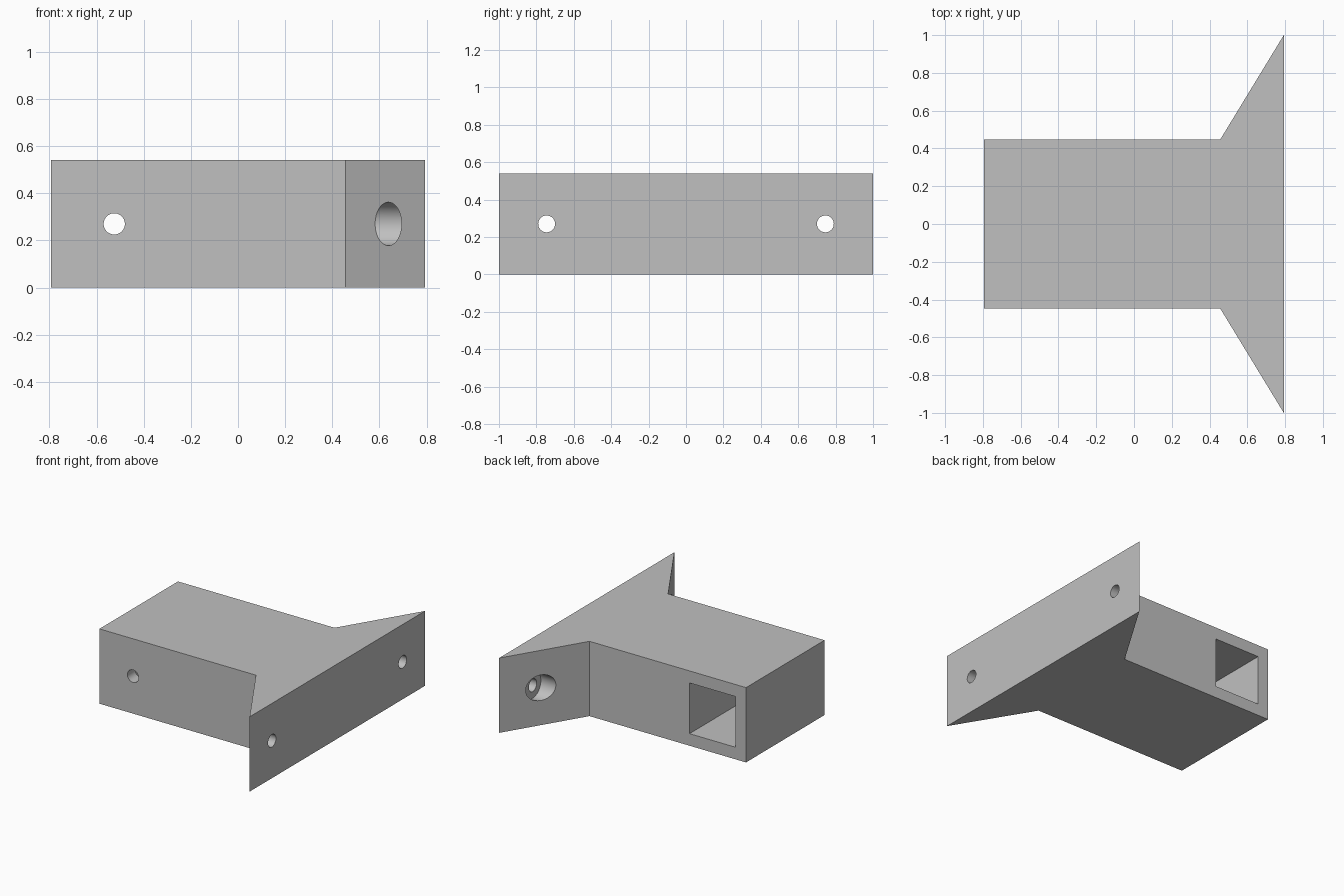
import bpy, bmesh
from math import pi
from mathutils import Matrix, Vector

old = bpy.data.objects.get("Cube")
if old:
    bpy.data.objects.remove(old, do_unlink=True)

HEIGHT, MID, WALL = 0.54, 0.27, 0.09
HOLE_R, BORE_R = 0.045, 0.092
POCKET_X = -0.525

grey = bpy.data.materials.new("light_grey")
grey.use_nodes = True
grey.diffuse_color = (0.53, 0.53, 0.53, 1)
grey.node_tree.nodes["Principled BSDF"].inputs["Base Color"].default_value = grey.diffuse_color


def make_object(name, bm):
    bmesh.ops.recalc_face_normals(bm, faces=bm.faces)
    mesh = bpy.data.meshes.new(name)
    bm.to_mesh(mesh)
    bm.free()
    mesh.materials.append(grey)
    obj = bpy.data.objects.new(name, mesh)
    bpy.context.collection.objects.link(obj)
    return obj


def cylinder_cutter(name, start, end, radius):
    """Round cutter running between two points."""
    a, b = Vector(start), Vector(end)
    turn = (b - a).to_track_quat('Z', 'Y').to_matrix().to_4x4()
    bm = bmesh.new()
    bmesh.ops.create_cone(bm, cap_ends=True, segments=64, radius1=radius, radius2=radius,
                          depth=(b - a).length, matrix=Matrix.Translation((a + b) / 2) @ turn)
    return make_object(name, bm)


def box_cutter(name, low, high):
    a, b = Vector(low), Vector(high)
    bm = bmesh.new()
    bmesh.ops.create_cube(bm, size=1, matrix=Matrix.Translation((a + b) / 2)
                          @ Matrix.Diagonal((*(b - a), 1)))
    return make_object(name, bm)


# Block with flared mounting flange, extruded from a mirrored outline
half = [(-0.793, 0.448), (0.457, 0.448), (0.793, 1.0)]
outline = half + [(x, -y) for x, y in reversed(half)]
bm = bmesh.new()
base = bm.faces.new([bm.verts.new((x, y, 0)) for x, y in outline])
top = bmesh.ops.extrude_face_region(bm, geom=[base])
bmesh.ops.translate(bm, vec=(0, 0, HEIGHT),
                    verts=[v for v in top["geom"] if isinstance(v, bmesh.types.BMVert)])
bracket = make_object("mounting_bracket", bm)

# Square pocket open at the back, with a bolt hole through the front wall
cutters = [
    box_cutter("pocket_cutter", (POCKET_X - 0.183, -0.448 + WALL, MID - 0.183),
               (POCKET_X + 0.183, 0.6, MID + 0.183)),
    cylinder_cutter("front_hole_cutter", (POCKET_X, -0.6, MID), (POCKET_X, 0, MID), HOLE_R),
]

# Counterbored screw hole in each flange wing
for side, y in (("left", -0.745), ("right", 0.745)):
    cutters.append(cylinder_cutter(side + "_screw_cutter", (0.5, y, MID), (0.9, y, MID), HOLE_R))
    cutters.append(cylinder_cutter(side + "_bore_cutter", (0.5, y, MID), (0.702, y, MID), BORE_R))

bpy.context.view_layer.objects.active = bracket
for cutter in cutters:
    mod = bracket.modifiers.new(cutter.name, 'BOOLEAN')
    mod.operation, mod.solver, mod.object = 'DIFFERENCE', 'EXACT', cutter
    bpy.ops.object.modifier_apply(modifier=mod.name)
    bpy.data.objects.remove(cutter, do_unlink=True)

# Smooth hole walls, crisp edges
bpy.ops.object.select_all(action='DESELECT')
bracket.select_set(True)
bpy.ops.object.shade_smooth_by_angle(angle=pi / 6)
